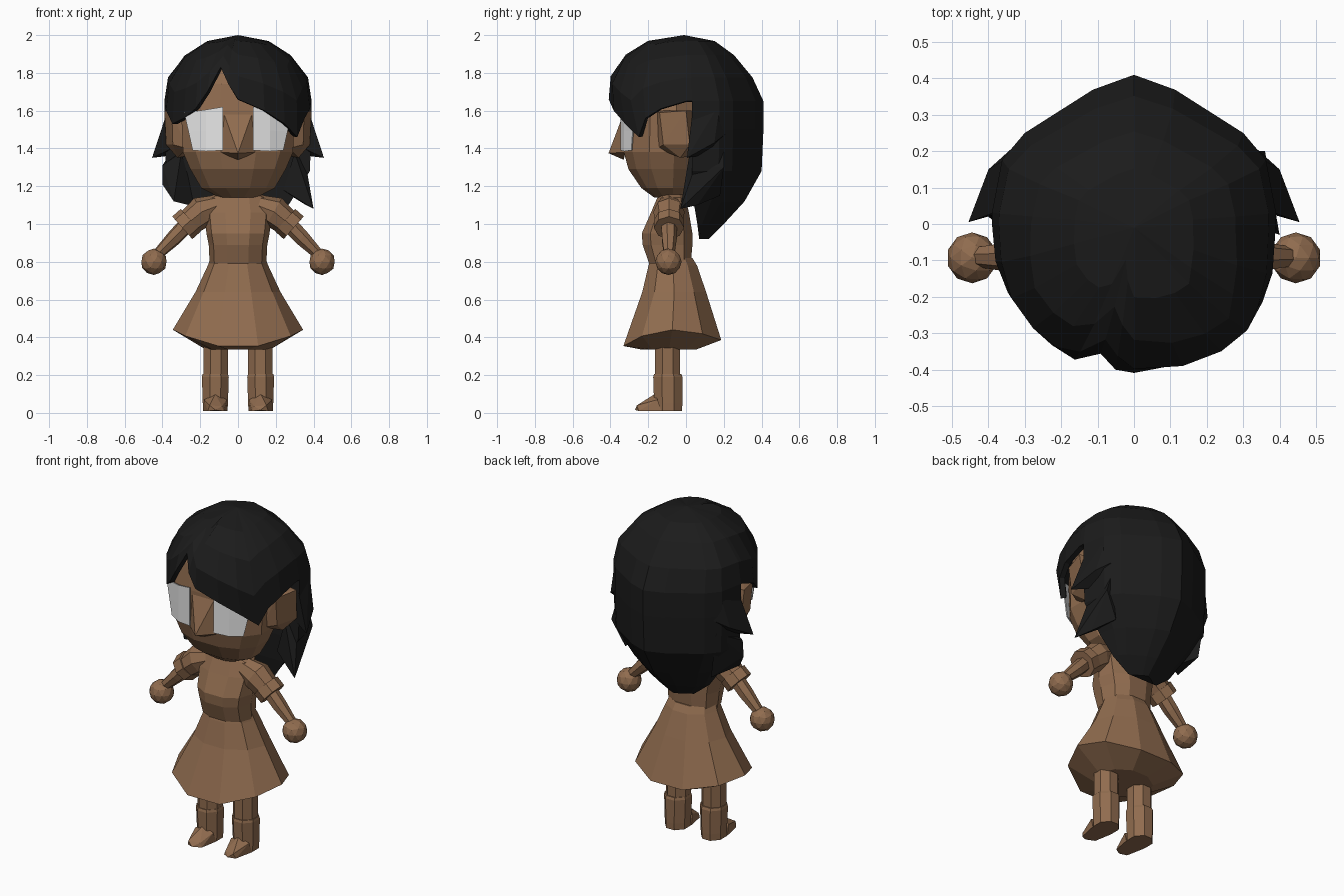
import bpy, bmesh
from math import sin, cos, pi, radians
from mathutils import Vector

cube = bpy.data.objects.get("Cube")
if cube:
    bpy.data.objects.remove(cube, do_unlink=True)


def material(name, rgb):
    m = bpy.data.materials.new(name)
    m.use_nodes = True
    m.diffuse_color = (*rgb, 1)
    bsdf = next(n for n in m.node_tree.nodes if n.type == 'BSDF_PRINCIPLED')
    bsdf.inputs["Base Color"].default_value = (*rgb, 1)
    bsdf.inputs["Roughness"].default_value = 0.9
    return m


BROWN = material("warm brown", (0.28, 0.15, 0.078))
BLACK = material("hair black", (0.011, 0.011, 0.011))
WHITE = material("eye white", (0.88, 0.88, 0.88))


def finish(name, bm, mat):
    bmesh.ops.remove_doubles(bm, verts=bm.verts[:], dist=0.0005)
    bmesh.ops.recalc_face_normals(bm, faces=bm.faces[:])
    mesh = bpy.data.meshes.new(name)
    bm.to_mesh(mesh)
    bm.free()
    mesh.materials.append(mat)
    ob = bpy.data.objects.new(name, mesh)
    bpy.context.collection.objects.link(ob)
    return ob


def skin_rings(name, rings, mat):
    """Bridge closed rings of points and cap both ends."""
    bm = bmesh.new()
    rows = [[bm.verts.new(p) for p in ring] for ring in rings]
    n = len(rows[0])
    for a, b in zip(rows, rows[1:]):
        for i in range(n):
            j = (i + 1) % n
            bm.faces.new((a[i], a[j], b[j], b[i]))
    bm.faces.new(rows[0])
    bm.faces.new(rows[-1])
    return finish(name, bm, mat)


def spow(v, p):
    return abs(v) ** p * (1 if v >= 0 else -1)


def loft(name, levels, n, mat, power=1.0, cx=0):
    """Levels are (z, half width, front y, back y, drop at front, drop at back)."""
    rings = []
    for z, a, yf, yb, *drop in levels:
        df, db = drop or (0, 0)
        ring = []
        for i in range(n):
            t = 2 * pi * (i + 0.5) / n
            c = cos(t)
            y = (yf + yb) / 2 - spow(c, power) * (yb - yf) / 2
            ring.append((cx + a * spow(sin(t), power), y, z - (df if c > 0 else db) * c * c))
        rings.append(ring)
    return skin_rings(name, rings, mat)


def tube(name, path, n, mat):
    """Path is a list of (point, radius) along a nearly straight line."""
    axis = Vector(path[-1][0]) - Vector(path[0][0])
    q = axis.to_track_quat('Z', 'Y')
    rings = [[Vector(p) + q @ Vector((r * cos(2 * pi * i / n), r * sin(2 * pi * i / n), 0))
              for i in range(n)] for p, r in path]
    return skin_rings(name, rings, mat)


def hull(name, pts, mat, s=1):
    bm = bmesh.new()
    for x, y, z in pts:
        bm.verts.new((s * x, y, z))
    res = bmesh.ops.convex_hull(bm, input=bm.verts[:])
    junk = {g for g in res["geom_interior"] + res["geom_unused"] if isinstance(g, bmesh.types.BMVert)}
    bmesh.ops.delete(bm, geom=list(junk), context='VERTS')
    return finish(name, bm, mat)


def lookup(table, v):
    """Linear interpolation in a table sorted by its first column."""
    for a, b in zip(table, table[1:]):
        if a[0] <= v <= b[0]:
            f = (v - a[0]) / (b[0] - a[0])
            return [p + (q - p) * f for p, q in zip(a[1:], b[1:])]
    return list(table[0][1:] if v < table[0][0] else table[-1][1:])


# Head, neck and nose
loft("head", [(1.14, .1, -.17, -.02), (1.19, .2, -.24, .02), (1.29, .26, -.31, .06),
              (1.38, .3, -.335, .08), (1.6, .31, -.34, .1), (1.74, .28, -.325, .1),
              (1.86, .18, -.25, .05)], 12, BROWN, 0.85)
loft("neck", [(1.08, .075, -.15, -.01), (1.2, .075, -.15, -.01)], 8, BROWN)
hull("nose", [(0, -.41, 1.375), (-.1, -.32, 1.38), (.1, -.32, 1.38), (0, -.355, 1.48),
              (-.08, -.325, 1.6), (.08, -.325, 1.6), (0, -.33, 1.34)], BROWN)

# Dress
loft("bodice", [(1.17, .1, -.14, -.02), (1.14, .16, -.155, 0), (1.06, .18, -.19, .02),
                (.95, .167, -.24, .04), (.89, .155, -.235, .04), (.79, .15, -.2, .03)], 10, BROWN, 0.85)
loft("skirt", [(.82, .145, -.19, .04), (.78, .16, -.205, .065), (.64, .225, -.24, .115),
               (.44, .345, -.345, .2, .095, .06), (.335, .17, -.24, .06)], 10, BROWN)

for s, side in ((1, "left"), (-1, "right")):
    # Sleeves, arms and hands
    y = -.09
    tube(side + "_sleeve", [((s * .1, y, 1.1), .06), ((s * .19, y, 1.065), .083),
                            ((s * .27, y, 1.0), .07)], 8, BROWN)
    tube(side + "_cuff", [((s * .25, y, 1.02), .08), ((s * .295, y, .98), .08)], 8, BROWN)
    tube(side + "_arm", [((s * .25, y, 1.02), .045), ((s * .34, y, .925), .042),
                         ((s * .42, y, .845), .03)], 7, BROWN)
    bm = bmesh.new()
    bmesh.ops.create_icosphere(bm, subdivisions=2, radius=.07)
    bmesh.ops.translate(bm, verts=bm.verts[:], vec=(s * .445, -.093, .8))
    finish(side + "_hand", bm, BROWN)

    # Legs and boots
    loft(side + "_leg", [(.45, .07, -.17, -.025), (.15, .07, -.17, -.025)], 8, BROWN, cx=s * .118)
    loft(side + "_boot", [(.205, .073, -.175, -.018), (.19, .077, -.18, -.012), (.05, .072, -.175, -.013),
                          (.01, .07, -.175, -.015)], 8, BROWN, cx=s * .12)
    hull(side + "_toe", [(.055, -.13, .01), (.185, -.13, .01), (.06, -.15, .07), (.18, -.15, .07),
                         (.12, -.165, .1), (.075, -.24, .01), (.16, -.25, .01), (.085, -.24, .035),
                         (.15, -.26, .04), (.12, -.27, .015)], BROWN, s)

    # Ears
    hull(side + "_ear", [(.27, -.16, 1.6), (.27, -.15, 1.4), (.39, 0, 1.6), (.38, .02, 1.42),
                         (.32, -.03, 1.35), (.27, .03, 1.6), (.27, .03, 1.36), (.35, -.14, 1.59),
                         (.345, -.12, 1.42)], BROWN, s)

    # Eye plates wrapped round the face
    bm = bmesh.new()
    cols = [(.08, -.348, 1.39, 1.62), (.17, -.328, 1.385, 1.605), (.24, -.29, 1.39, 1.59)]
    rows = [[bm.verts.new((s * (x + (.045 * f if x > .2 else 0)), yy + .015 * f * (x > .2), lo + (hi - lo) * f))
             for x, yy, lo, hi in cols] for f in (0, 0.5, 1)]
    for a, b in zip(rows, rows[1:]):
        for i in range(2):
            bm.faces.new((a[i], a[i + 1], b[i + 1], b[i]))
    eye = finish(side + "_eye", bm, WHITE)
    eye.modifiers.new("thickness", 'SOLIDIFY').thickness = .006

    # Flicked upper side lock
    hull(side + "_upper_lock", [(.36, .04, 1.64), (.35, .18, 1.64), (.3, .24, 1.5), (.4, .15, 1.43),
                                (.455, .005, 1.35), (.35, .035, 1.4), (.3, .12, 1.37)], BLACK, s)

# Lower side locks differ from side to side
hull("left_lower_lock", [(.3, .02, 1.38), (.33, .2, 1.4), (.36, .05, 1.31), (.36, .2, 1.3),
                         (.4, -.03, 1.08), (.24, .03, 1.18), (.28, .18, 1.15), (.36, .06, 1.1)], BLACK)
hull("right_lower_lock", [(-.3, .02, 1.38), (-.34, .2, 1.4), (-.4, .03, 1.31), (-.4, .02, 1.21),
                          (-.34, -.03, 1.12), (-.22, .05, 1.09), (-.3, .19, 1.12)], BLACK)

# Outline of the hair behind the ears, per unit of width and depth, left to right
half = [(1, .08), (.93, .43), (.77, .61), (.29, .9)]
outline = half + [(0, 1)] + [(-u, v) for u, v in reversed(half)]

# Back hair: sections with a flat front, flush with the cap
back = [(1.65, .39, .03, .41), (1.5, .39, .03, .41), (1.28, .38, .03, .4),
        (1.12, .28, .04, .31), (1.0, .2, .06, .2), (.92, .1, .07, .12)]
skin_rings("back_hair", [[(a * u, max(yf, yb * v), z) for u, v in outline]
                         for z, a, yf, yb in back], BLACK)

# Hair cap: a dome whose lower edge follows the parting and the swept fringe
envelope = [(1.4, .39, .33, .41), (1.5, .395, .365, .41), (1.65, .39, .41, .41), (1.78, .37, .4, .35),
            (1.89, .285, .33, .26), (1.97, .16, .2, .15), (2.0, 0, 0, 0)]
fringe = [(-90, 1.64), (-76, 1.6), (-61, 1.53), (-46, 1.56), (-34, 1.61), (-24, 1.7), (-15, 1.83),
          (-7, 1.74), (0, 1.66), (16, 1.6), (34, 1.53), (49, 1.46), (61, 1.56),
          (75, 1.61), (90, 1.65)]
directions = []
for deg, low in fringe:
    t = radians(deg)
    p = .8 if deg > 0 else .95
    directions.append((spow(sin(t), p), -spow(max(cos(t), 0), p), low))
directions += [(u, v, 1.65) for u, v in outline]
bm = bmesh.new()
pole = bm.verts.new((0, -.01, 2.0))
columns = []
for u, v, low in directions:
    col = [pole]
    for f in (.3, .55, .8, 1):
        z = 2 - (2 - low) * f * f
        a, front, rear = lookup(envelope, z)
        col.append(bm.verts.new((a * u, v * (front if v < 0 else rear), z)))
    columns.append(col)
for a, b in zip(columns, columns[1:] + columns[:1]):
    bm.faces.new((pole, a[1], b[1]))
    for i in range(1, 4):
        bm.faces.new((a[i], a[i + 1], b[i + 1], b[i]))
cap = finish("hair_cap", bm, BLACK)
shell = cap.modifiers.new("thickness", 'SOLIDIFY')
shell.thickness = .03
shell.offset = -1
